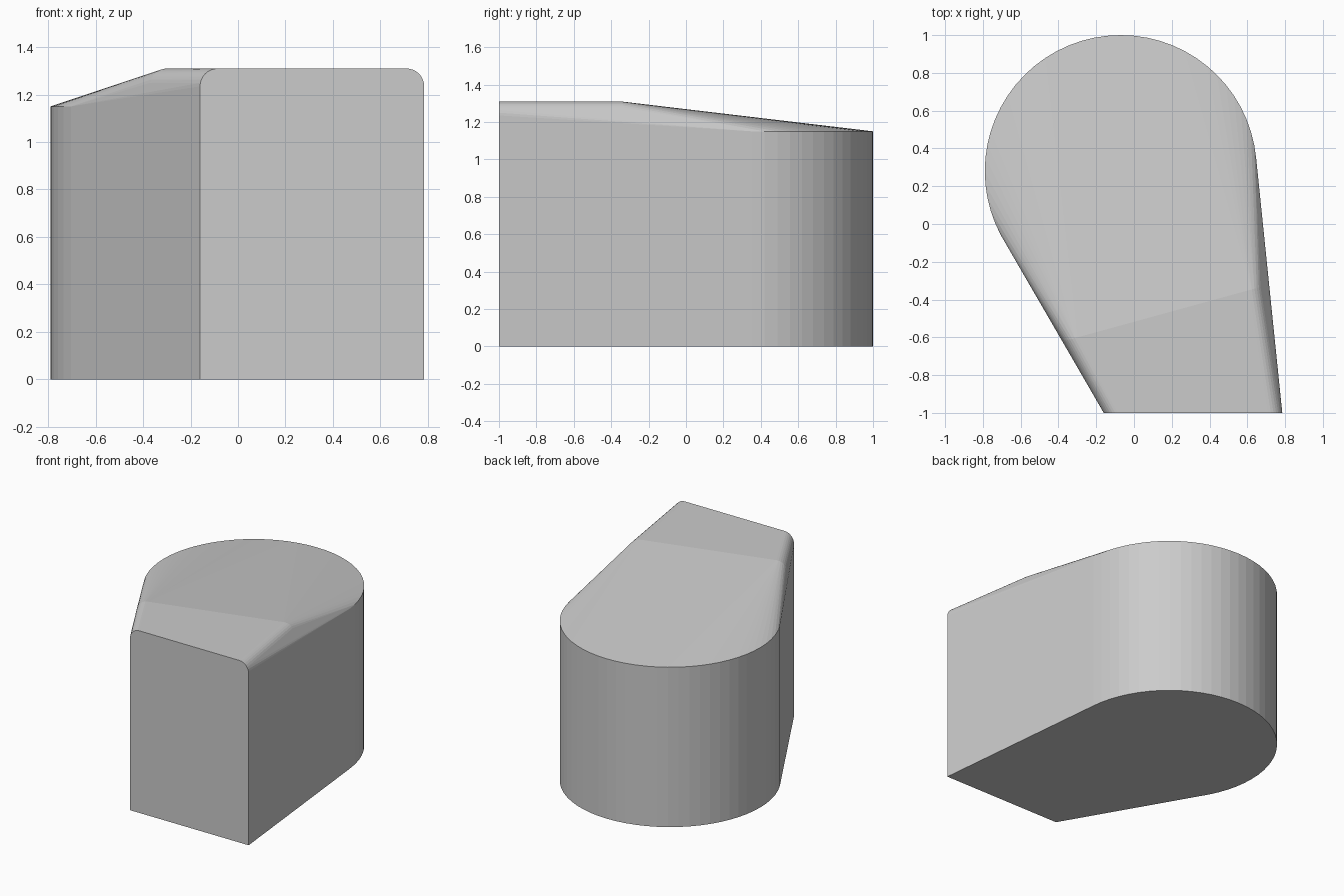
import bpy, bmesh
from math import sin, cos, pi

cube = bpy.data.objects.get("Cube")
if cube:
    bpy.data.objects.remove(cube, do_unlink=True)

TOP, DRUM_TOP, ROUND = 1.31, 1.15, 0.075


def material(name, rgb):
    mat = bpy.data.materials.new(name)
    mat.use_nodes = True
    mat.diffuse_color = (*rgb, 1)
    mat.node_tree.nodes["Principled BSDF"].inputs["Base Color"].default_value = (*rgb, 1)
    return mat


def rounded_profile(left, right):
    """Upright slab outline between two ground points, with rounded top corners."""
    (x0, y0), (x1, y1) = left, right
    width = ((x1 - x0) ** 2 + (y1 - y0) ** 2) ** 0.5
    outline = [(0, 0), (width, 0)]
    for i in range(9):
        a = pi / 2 * i / 8
        s, z = ROUND * (1 - cos(a)), TOP - ROUND * (1 - sin(a))
        outline += [(s, z), (width - s, z)]
    return [(x0 + (x1 - x0) * s / width, y0 + (y1 - y0) * s / width, z)
            for s, z in outline]


# Round drum at the back
segments = 64
points = [(-0.07 + 0.72 * cos(2 * pi * i / segments),
           0.28 + 0.72 * sin(2 * pi * i / segments), z)
          for i in range(segments) for z in (0, DRUM_TOP)]

# Flat front face and the slanted end of the raised top
points += rounded_profile((-0.16, -1), (0.785, -1))
points += rounded_profile((-0.372, -0.62), (0.682, -0.33))

# Wrap one taut skin around all of them
bm = bmesh.new()
for p in points:
    bm.verts.new(p)
hull = bmesh.ops.convex_hull(bm, input=bm.verts)
loose = {v for v in hull["geom_interior"] + hull["geom_unused"]
         if isinstance(v, bmesh.types.BMVert)}
bmesh.ops.delete(bm, geom=list(loose), context='VERTS')
bmesh.ops.dissolve_limit(bm, angle_limit=0.002, verts=bm.verts, edges=bm.edges)
bmesh.ops.recalc_face_normals(bm, faces=bm.faces)

mesh = bpy.data.meshes.new("tapered_body")
bm.to_mesh(mesh)
bm.free()
body = bpy.data.objects.new("tapered_body", mesh)
bpy.context.collection.objects.link(body)
mesh.materials.append(material("plain grey", (0.6, 0.6, 0.6)))
